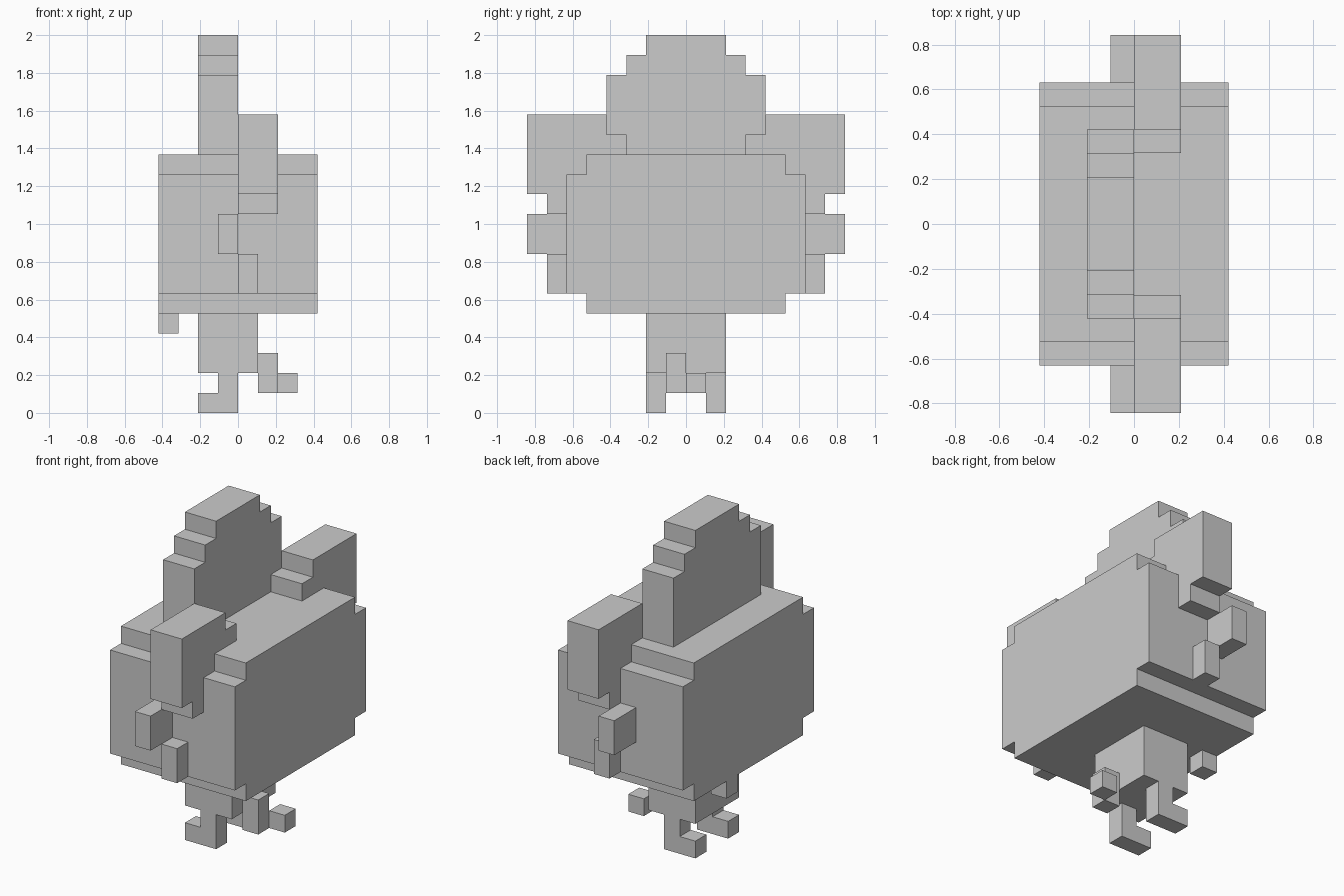
import bpy, bmesh

if "Cube" in bpy.data.objects:
    bpy.data.objects.remove(bpy.data.objects["Cube"])

U = 2 / 19  # size of one block


def prism(name, profile, x0, x1):
    """Extrude a (y, z) block outline from x0 to x1."""
    bm = bmesh.new()
    face = bm.faces.new([bm.verts.new((x0 * U, y * U, z * U)) for y, z in profile])
    ext = bmesh.ops.extrude_face_region(bm, geom=[face])["geom"]
    verts = [v for v in ext if isinstance(v, bmesh.types.BMVert)]
    bmesh.ops.translate(bm, verts=verts, vec=((x1 - x0) * U, 0, 0))
    bmesh.ops.recalc_face_normals(bm, faces=bm.faces)
    mesh = bpy.data.meshes.new(name)
    bm.to_mesh(mesh)
    bm.free()
    obj = bpy.data.objects.new(name, mesh)
    bpy.context.collection.objects.link(obj)
    return obj


def box(name, x0, x1, y0, y1, z0, z1):
    return prism(name, [(y0, z0), (y1, z0), (y1, z1), (y0, z1)], x0, x1)


def symmetric(half):
    """Close a right-hand half outline by mirroring it in y."""
    return half + [(-y, z) for y, z in reversed(half)]


# Body with stepped top and bottom
prism("body", symmetric([(5, 5), (5, 6), (6, 6), (6, 12), (5, 12), (5, 13)]), -4, 4)

# Stepped crest on top
prism("crest", symmetric([(4, 13), (4, 17), (3, 17), (3, 18), (2, 18), (2, 19)]), -2, 0)

# Side parts, mirrored front to back
wing = [(3, 13), (3, 14), (4, 14), (4, 15), (8, 15), (8, 11), (7, 11),
        (7, 10), (6, 10), (6, 12), (5, 12), (5, 13)]
for side, s in (("back", 1), ("front", -1)):
    prism(f"{side}_wing", [(s * y, z) for y, z in wing], 0, 2)
    box(f"{side}_wing_middle", -1, 0, s * 6, s * 8, 8, 10)
    box(f"{side}_wing_tip", 0, 1, s * 6, s * 7, 6, 8)
    # Leg and toe
    box(f"{side}_leg", -1, 0, s * 1, s * 2, 0, 2)
    box(f"{side}_toe", -2, -1, s * 1, s * 2, 0, 1)

# Hip block under the body
box("hips", -2, 1, -2, 2, 2, 5)

# Tail pieces and the small block under the far edge
box("tail", 1, 2, -1, 0, 1, 3)
box("tail_tip", 2, 3, 0, 1, 1, 2)
box("under_block", -4, -3, 1, 2, 4, 5)
